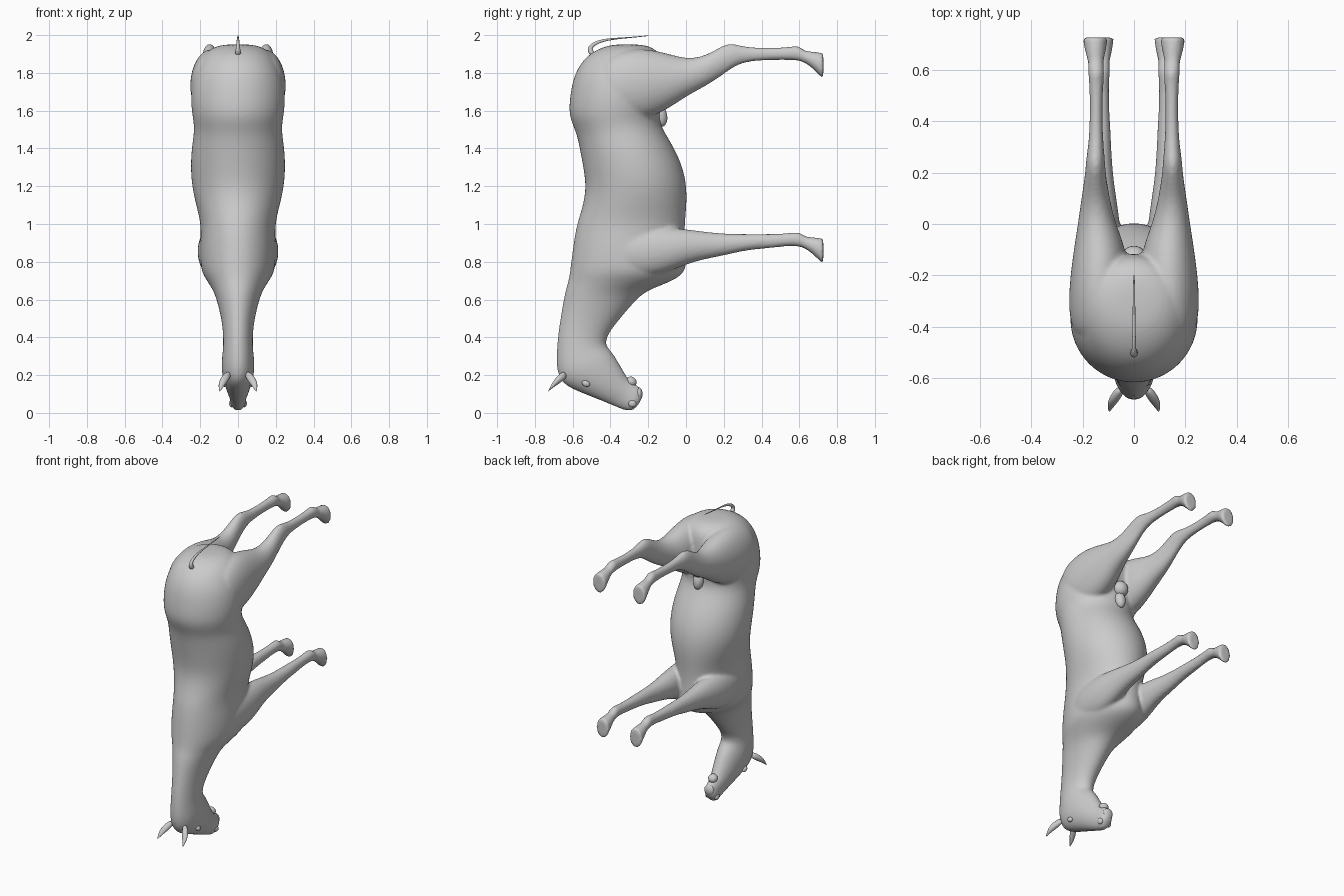
import bpy, bmesh, math
from mathutils import Vector


def loft(bm, rings, n=16):
    """Skin elliptical rings (ya, za, yb, zb, half width, x centre)."""
    loops = []
    for ya, za, yb, zb, w, x in rings:
        c = Vector((x, (ya + yb) / 2, (za + zb) / 2))
        h = Vector((0, (yb - ya) / 2, (zb - za) / 2))
        loops.append([bm.verts.new(c + h * math.cos(t) + Vector((w * math.sin(t), 0, 0)))
                      for t in (2 * math.pi * i / n for i in range(n))])
    for a, b in zip(loops, loops[1:]):
        for i in range(n):
            j = (i + 1) % n
            bm.faces.new((a[i], a[j], b[j], b[i]))
    bm.faces.new(loops[0][::-1])
    bm.faces.new(loops[-1])


def finish(name, bm):
    bmesh.ops.recalc_face_normals(bm, faces=bm.faces)
    for f in bm.faces:
        f.smooth = True
    me = bpy.data.meshes.new(name)
    bm.to_mesh(me)
    bm.free()
    ob = bpy.data.objects.new(name, me)
    bpy.context.collection.objects.link(ob)
    ob.modifiers.new("subdivide", 'SUBSURF').levels = 2
    ob.modifiers["subdivide"].render_levels = 2
    return ob


def ball(name, loc, size, rx=0):
    bpy.ops.mesh.primitive_uv_sphere_add(segments=20, ring_count=12, radius=1,
                                         location=loc, rotation=(rx, 0, 0))
    ob = bpy.context.object
    ob.name = name
    ob.scale = size
    bpy.ops.object.shade_smooth()
    return ob


# torso and neck: z, back y, belly y, half width
trunk = [(1.952, -.38, -.24, .07), (1.935, -.45, -.17, .14), (1.89, -.535, -.12, .195),
         (1.8, -.595, -.11, .24), (1.7, -.617, -.11, .257), (1.6, -.627, -.13, .252),
         (1.54, -.612, -.135, .24), (1.48, -.585, -.105, .238), (1.4, -.568, -.055, .252),
         (1.3, -.55, -.01, .257), (1.2, -.535, .01, .25), (1.1, -.55, .01, .227),
         (1.0, -.585, .0, .2), (.9, -.602, .0, .205), (.8, -.615, .012, .205),
         (.74, -.622, .0, .195), (.695, -.63, -.07, .165), (.65, -.642, -.2, .135),
         (.6, -.652, -.26, .115), (.5, -.668, -.345, .09), (.42, -.68, -.41, .08)]
rings = [(a, z, b, z, w, 0) for z, a, b, w in trunk]
# head
rings += [(-.687, .33, -.425, .365, .08, 0), (-.69, .25, -.405, .34, .086, 0),
          (-.675, .18, -.38, .31, .09, 0), (-.63, .135, -.352, .265, .084, 0),
          (-.53, .095, -.325, .215, .072, 0), (-.44, .06, -.295, .165, .056, 0),
          (-.37, .03, -.25, .145, .044, 0), (-.315, .007, -.23, .122, .044, 0),
          (-.275, .012, -.23, .07, .03, 0)]
body = bmesh.new()
loft(body, rings)

# legs: y, upper z, lower z, half width, x centre
hind = [(-.46, 1.86, 1.6, .07, .15), (-.38, 1.91, 1.54, .11, .145), (-.25, 1.94, 1.535, .122, .135),
        (-.1, 1.908, 1.6, .105, .132), (0, 1.875, 1.675, .075, .145), (.1, 1.888, 1.725, .056, .15),
        (.2, 1.953, 1.79, .04, .15), (.25, 1.958, 1.83, .038, .15), (.32, 1.936, 1.86, .028, .148),
        (.45, 1.932, 1.868, .025, .147), (.55, 1.938, 1.868, .028, .147),
        (.595, 1.948, 1.865, .033, .147), (.63, 1.915, 1.853, .029, .149),
        (.665, 1.915, 1.828, .04, .15), (.715, 1.908, 1.776, .049, .151),
        (.726, 1.908, 1.77, .049, .151), (.727, 1.9, 1.776, .044, .151)]
fore = [(-.4, .95, .76, .05, .135), (-.28, .99, .71, .078, .137), (-.12, .985, .73, .085, .132),
        (0, .975, .785, .073, .125), (.1, .96, .813, .057, .125), (.2, .95, .832, .045, .127),
        (.3, .948, .856, .039, .127), (.38, .948, .866, .036, .127), (.45, .948, .872, .03, .126),
        (.55, .952, .884, .028, .125), (.6, .962, .88, .033, .125), (.63, .932, .87, .029, .125),
        (.665, .932, .846, .039, .125), (.715, .926, .796, .047, .125),
        (.726, .925, .79, .047, .125), (.727, .918, .796, .043, .125)]
for side in (-1, 1):
    for leg in (hind, fore):
        loft(body, [(y, a, y, b, w, side * x) for y, a, b, w, x in leg])
horse = finish("body", body)

# blend the parts into one skin
m = horse.modifiers.new("blend", 'REMESH')
m.mode = 'VOXEL'
m.voxel_size = .01
m.use_smooth_shade = True
m = horse.modifiers.new("soften", 'SMOOTH')
m.factor = .5
m.iterations = 4

# ears, eyes and nostrils
for side, label in ((-1, "left"), (1, "right")):
    bm = bmesh.new()
    s = side
    loft(bm, [(-.625, .19, -.645, .225, .016, s * .05), (-.655, .165, -.672, .205, .024, s * .066),
              (-.685, .145, -.698, .178, .022, s * .082), (-.715, .125, -.718, .14, .01, s * .093),
              (-.731, .112, -.731, .114, .002, s * .096)], 10)
    finish(label + "_ear", bm)
    ball(label + "_eye", (s * .072, -.53, .155), (.013, .022, .016), -.4)
    ball(label + "_nostril", (s * .033, -.285, .05), (.014, .022, .02), -.5)

# lips and sheath
ball("lower_lip", (0, -.29, .165), (.03, .03, .026), -.6)
ball("upper_lip", (0, -.25, .1), (.034, .02, .035))
ball("sheath", (0, -.135, 1.575), (.035, .035, .06), .2)
ball("udder", (0, -.13, 1.65), (.05, .045, .05))

# tail
bm = bmesh.new()
loft(bm, [(-.5, 1.88, -.47, 1.9, .02, 0), (-.528, 1.915, -.498, 1.925, .014, 0),
          (-.513, 1.953, -.487, 1.94, .01, 0), (-.46, 1.978, -.45, 1.962, .008, 0),
          (-.38, 1.986, -.38, 1.977, .006, 0), (-.28, 1.991, -.28, 1.986, .005, 0),
          (-.19, 2.0, -.19, 1.996, .003, 0)], 8)
finish("tail", bm)
